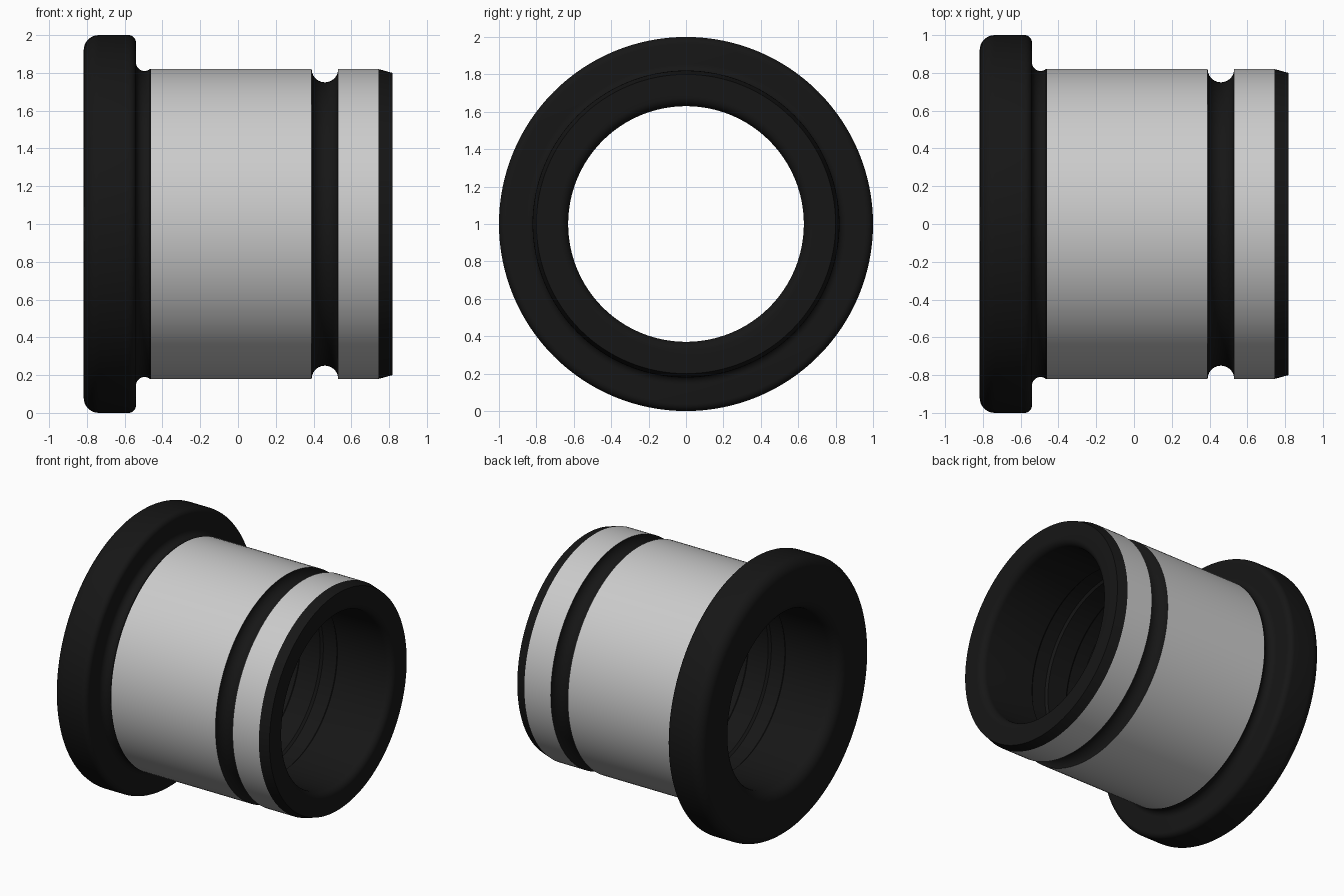
import bpy, bmesh, math

if "Cube" in bpy.data.objects:
    bpy.data.objects.remove(bpy.data.objects["Cube"])

SEG = 128
R_BODY, R_BORE, HALF = 0.82, 0.63, 0.817

black = bpy.data.materials.new("black")
black.diffuse_color = (0.008, 0.008, 0.008, 1)
black.use_nodes = True
black.node_tree.nodes["Principled BSDF"].inputs["Base Color"].default_value = black.diffuse_color


def arc(cx, cr, rad, a0, a1, n=8):
    """Arc points (x, radius) between two angles in degrees."""
    return [(cx + rad * math.cos(math.radians(a0 + (a1 - a0) * i / n)),
             cr + rad * math.sin(math.radians(a0 + (a1 - a0) * i / n)))
            for i in range(n + 1)]


def revolve(name, profile, mat=None):
    """Spin an (x, radius) profile around the horizontal axis at z = 1."""
    bm = bmesh.new()
    rings = []
    for x, r in profile:
        rings.append([bm.verts.new((x, r * math.cos(math.tau * j / SEG),
                                    1 + r * math.sin(math.tau * j / SEG)))
                      for j in range(SEG)])
    for a, b in zip(rings, rings[1:]):
        for j in range(SEG):
            k = (j + 1) % SEG
            bm.faces.new((a[j], a[k], b[k], b[j]))
    mesh = bpy.data.meshes.new(name)
    bm.to_mesh(mesh)
    bm.free()
    ob = bpy.data.objects.new(name, mesh)
    bpy.context.collection.objects.link(ob)
    if mat:
        mesh.materials.append(mat)
    bpy.ops.object.select_all(action='DESELECT')
    ob.select_set(True)
    bpy.context.view_layer.objects.active = ob
    bpy.ops.object.shade_smooth_by_angle(angle=math.radians(30))


# End chamfer, grooved bore, flange and undercut as one continuous profile
profile = [(0.745, R_BODY), (HALF, 0.80)]
profile += arc(HALF - 0.05, R_BORE + 0.05, 0.05, 0, -90)
for gx in (0.3, 0.0, -0.3):
    profile += [(gx + 0.07, R_BORE), (gx + 0.055, R_BORE + 0.015),
                (gx - 0.055, R_BORE + 0.015), (gx - 0.07, R_BORE)]
profile += arc(-HALF + 0.08, R_BORE + 0.08, 0.08, -90, -180)
profile += arc(-HALF + 0.08, 1 - 0.08, 0.08, 180, 90)
profile += arc(-0.54 - 0.04, 1 - 0.04, 0.04, 90, 0)
profile += arc(-0.495, 0.855, 0.045, 180, 320, 14)
profile[-1] = (-0.46, R_BODY)
revolve("flange_and_bore", profile, black)

# Ground outer bearing surfaces
revolve("main_sleeve", [(-0.46, R_BODY), (0.39, R_BODY)])
revolve("end_band", [(0.53, R_BODY), (0.745, R_BODY)])

# Half-round ring groove
revolve("ring_groove", arc(0.46, R_BODY, 0.07, 180, 360, 18), black)
